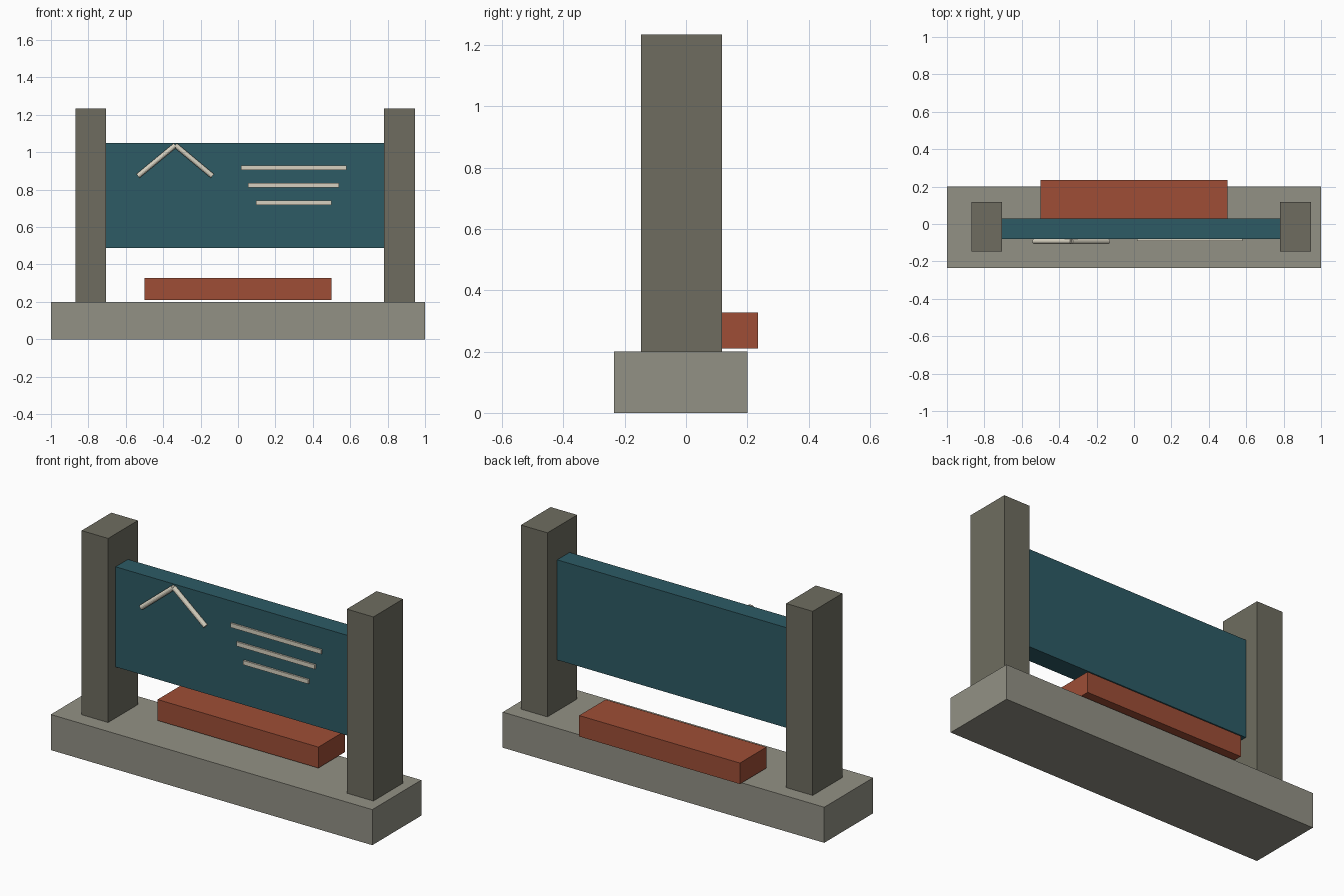
import bpy
from mathutils import Vector

if "Cube" in bpy.data.objects:
    bpy.data.objects.remove(bpy.data.objects["Cube"])


def material(name, rgb):
    m = bpy.data.materials.new(name)
    m.diffuse_color = (*rgb, 1)
    m.use_nodes = True
    m.node_tree.nodes["Principled BSDF"].inputs["Base Color"].default_value = m.diffuse_color
    return m


STONE = material("light stone", (0.29, 0.285, 0.235))
POST = material("dark stone", (0.156, 0.152, 0.117))
TEAL = material("deep teal", (0.026, 0.105, 0.130))
BRICK = material("brick red", (0.342, 0.076, 0.037))
CREAM = material("cream", (0.68, 0.64, 0.53))


def box(name, x, y, z, mat):
    """Box from (min, max) ranges on each axis."""
    bpy.ops.mesh.primitive_cube_add(size=1, location=[(a + b) / 2 for a, b in (x, y, z)])
    o = bpy.context.object
    o.name = name
    o.scale = [b - a for a, b in (x, y, z)]
    bpy.ops.object.transform_apply(location=False, rotation=False, scale=True)
    o.data.materials.append(mat)


def rod(name, p, q, r, mat):
    """Round rod between two points."""
    p, q = Vector(p), Vector(q)
    bpy.ops.mesh.primitive_cylinder_add(vertices=12, radius=r, depth=(q - p).length,
                                        location=(p + q) / 2)
    o = bpy.context.object
    o.name = name
    o.rotation_euler = (q - p).to_track_quat('Z', 'Y').to_euler()
    o.data.materials.append(mat)


# Plinth, posts and sign panel
box("base", (-1, 1), (-0.235, 0.2), (0, 0.2), STONE)
for side, x in (("left", -0.87), ("right", 0.78)):
    box(side + "_post", (x, x + 0.165), (-0.147, 0.117), (0.2, 1.235), POST)
box("sign_panel", (-0.705, 0.78), (-0.08, 0.03), (0.487, 1.05), TEAL)

# Planter block, floating just above the base and overhanging its back
box("planter", (-0.5, 0.5), (0.0, 0.235), (0.21, 0.328), BRICK)

# Raised peak emblem
apex = (-0.335, -0.093, 1.038)
for side, x in (("left", -0.535), ("right", -0.137)):
    rod(side + "_peak_rod", (x, -0.093, 0.873), apex, 0.0135, CREAM)

# Three raised strips, shorter towards the bottom
for i, (x0, x1, z) in enumerate(((0.015, 0.58, 0.918), (0.053, 0.54, 0.823), (0.095, 0.5, 0.729))):
    box(f"strip_{i + 1}", (x0, x1), (-0.09, -0.078), (z - 0.012, z + 0.012), CREAM)
